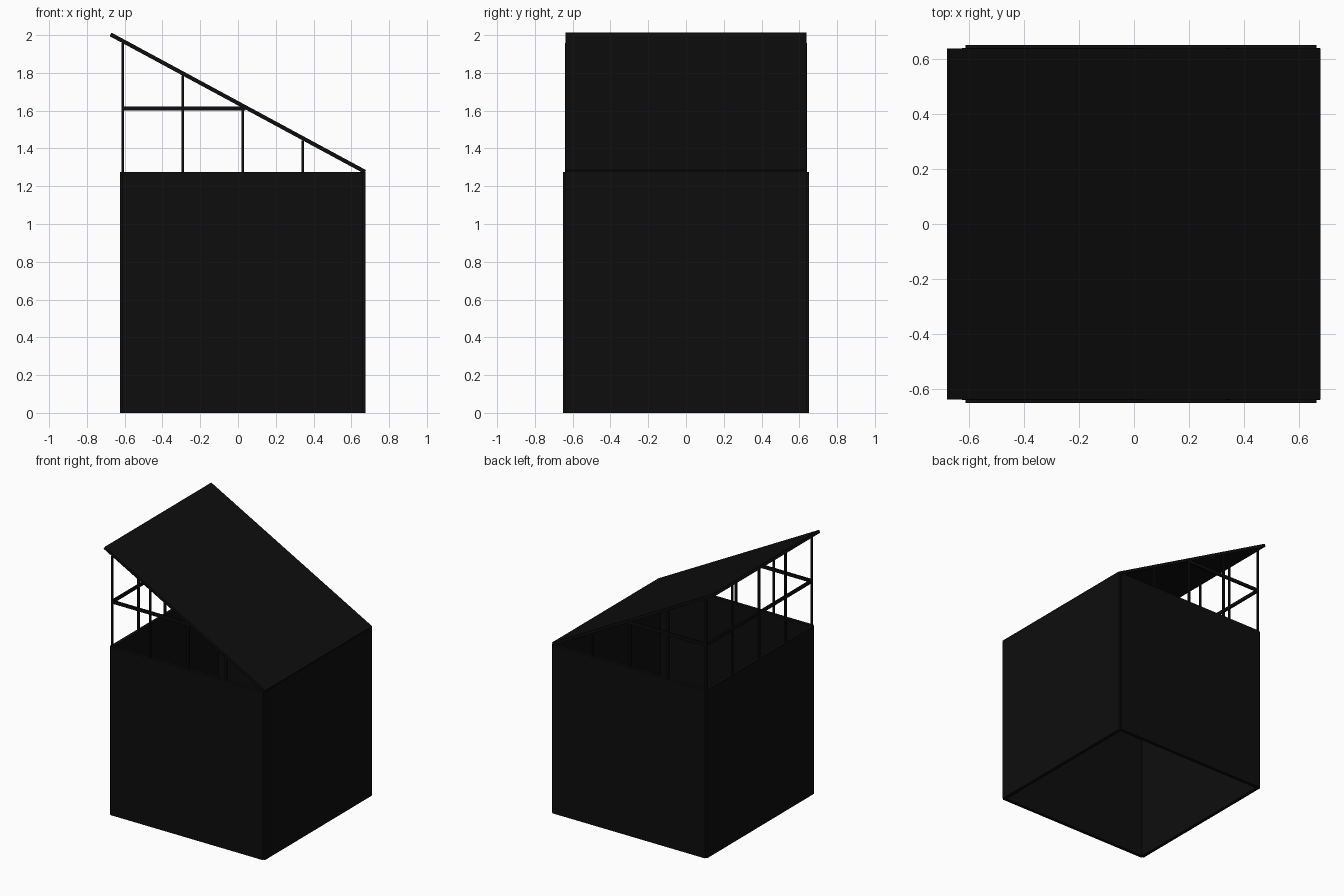
import bpy
from mathutils import Vector

cube = bpy.data.objects.get("Cube")
if cube:
    bpy.data.objects.remove(cube, do_unlink=True)

black = bpy.data.materials.new("matte_black")
black.use_nodes = True
colour = (0.004, 0.004, 0.004, 1)
black.diffuse_color = colour
black.node_tree.nodes["Principled BSDF"].inputs["Base Color"].default_value = colour


def prism(name, profile, y0, y1):
    """Extrude an x-z outline from y0 to y1."""
    n = len(profile)
    verts = [(x, y, z) for y in (y0, y1) for x, z in profile]
    faces = [tuple(range(n)), tuple(reversed(range(n, 2 * n)))]
    faces += [(i, i + n, (i + 1) % n + n, (i + 1) % n) for i in range(n)]
    mesh = bpy.data.meshes.new(name)
    mesh.from_pydata(verts, [], faces)
    mesh.materials.append(black)
    obj = bpy.data.objects.new(name, mesh)
    bpy.context.collection.objects.link(obj)
    return obj


def box(name, lo, hi):
    (x0, y0, z0), (x1, y1, z1) = lo, hi
    return prism(name, [(x0, z0), (x1, z0), (x1, z1), (x0, z1)], y0, y1)


CENTRE = 0.025      # the walled box sits off-centre under the roof
SPAN = 0.636        # centre to post line
WALL_TOP = 1.275
HALF = 0.007        # half a post
SLOPE = -0.54


def roof_under(x):
    return 1.614 + SLOPE * (x - CENTRE)


# Walls, open at the top and the bottom
for side, label in ((-1, "right"), (1, "left")):
    outer, inner = CENTRE + side * 0.65, CENTRE + side * 0.625
    box(label + "_wall", (min(outer, inner), -0.64, 0), (max(outer, inner), 0.64, WALL_TOP))
for side, label in ((-1, "front"), (1, "back")):
    a, b = sorted((side * 0.625, side * 0.65))
    box(label + "_wall", (CENTRE - 0.638, a, 0), (CENTRE + 0.638, b, WALL_TOP))

# Posts carrying the roof
def post(name, x, y):
    box(name, (x - HALF, y - HALF, WALL_TOP - 0.02), (x + HALF, y + HALF, roof_under(x)))


step = SPAN / 2
for i in range(4):
    x = CENTRE - SPAN + i * step
    post("front_post", x, -0.633)
    post("back_post", x, 0.633)
for i in (-1, 0, 1):
    post("side_post", CENTRE - SPAN, i * step)

# Horizontal rails half way up the open part
for y, label in ((-0.633, "front"), (0.633, "back")):
    box(label + "_rail", (CENTRE - SPAN - HALF, y - HALF, 1.6), (0.04, y + HALF, 1.623))
box("side_rail", (CENTRE - SPAN - HALF, -0.633, 1.6), (CENTRE - SPAN + HALF, 0.633, 1.623))

# Single pitched roof sheet, its ends square to the slope
direction = Vector((1, SLOPE)).normalized()
normal = Vector((-direction.y, direction.x)) * 0.021
low_end = Vector((0.668, roof_under(0.668)))
high_end = Vector((-0.68, roof_under(-0.68)))
prism("roof", [low_end, low_end + normal, high_end + normal, high_end][::-1], -0.637, 0.637)
